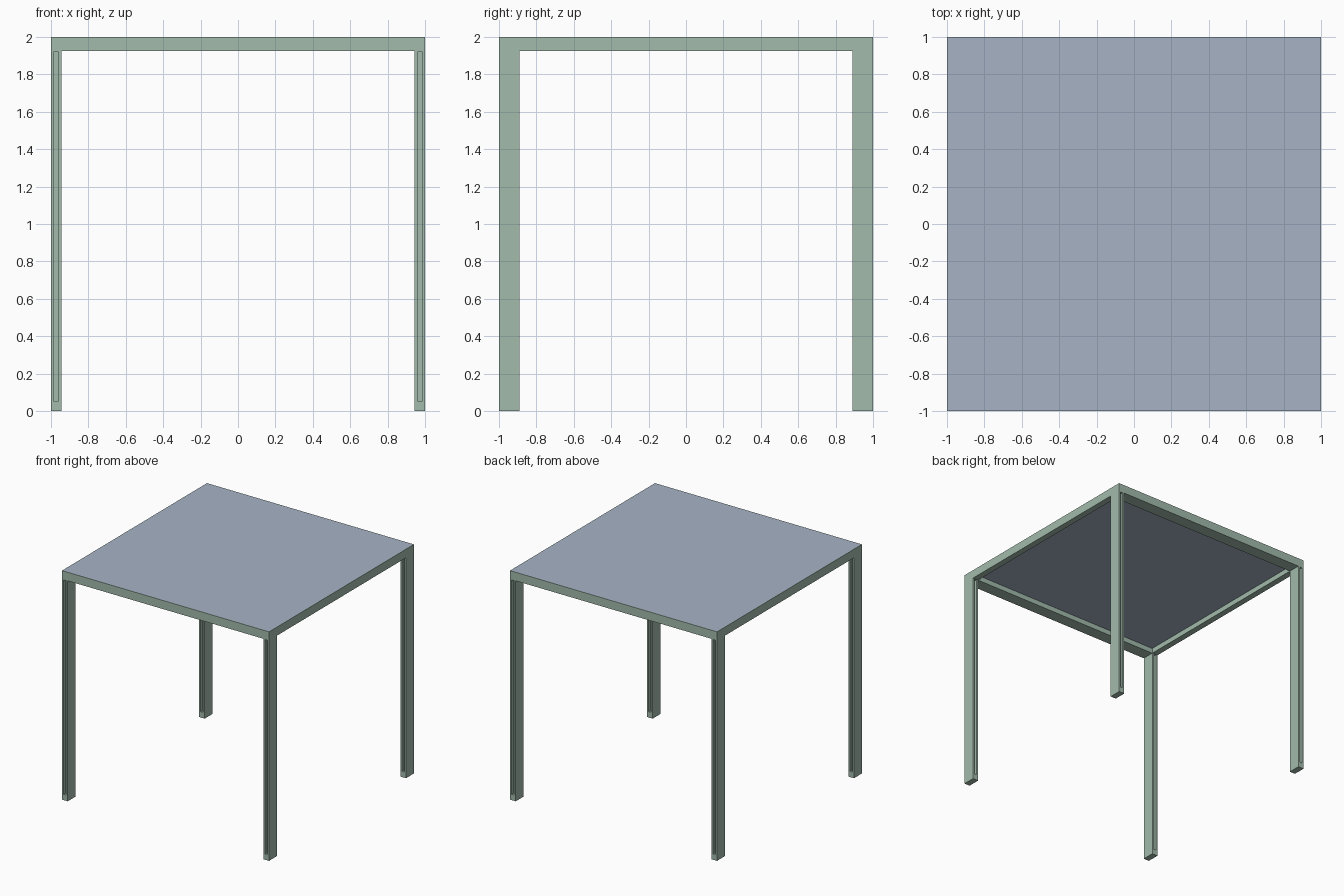
import bpy, bmesh
from mathutils import Matrix, Vector

if "Cube" in bpy.data.objects:
    bpy.data.objects.remove(bpy.data.objects["Cube"])

TOP, UNDER, FLOOR = 2.0, 1.925, 1.97   # table top, rail underside, panel underside
LX, LY = 0.055, 0.11                   # leg and rail section
LIP = 0.004                            # thin rim around the panel


def material(name, rgb):
    m = bpy.data.materials.new(name)
    m.diffuse_color = (*rgb, 1)
    m.use_nodes = True
    m.node_tree.nodes["Principled BSDF"].inputs["Base Color"].default_value = m.diffuse_color
    return m


def finish(bm, name, mat):
    bmesh.ops.recalc_face_normals(bm, faces=bm.faces)
    me = bpy.data.meshes.new(name)
    bm.to_mesh(me)
    bm.free()
    me.materials.append(mat)
    ob = bpy.data.objects.new(name, me)
    bpy.context.collection.objects.link(ob)
    return ob


def box(bm, lo, hi):
    lo, hi = Vector(lo), Vector(hi)
    bmesh.ops.create_cube(bm, size=1, matrix=Matrix.Translation((lo + hi) / 2)
                          @ Matrix.Diagonal((*(hi - lo), 1)))


green = material("frame_green", (0.36, 0.50, 0.41))
blue = material("panel_blue", (0.38, 0.45, 0.56))

# Rail frame: a stepped section swept round the square
bm = bmesh.new()
section = [(0, 0, TOP), (0, 0, UNDER), (LX, LY, UNDER),
           (LX, LY, FLOOR), (LIP, LIP, FLOOR), (LIP, LIP, TOP)]
rings = [[bm.verts.new((sx * (1 - ix), sy * (1 - iy), z)) for ix, iy, z in section]
         for sx, sy in ((1, 1), (-1, 1), (-1, -1), (1, -1))]
for i in range(4):
    a, b = rings[i], rings[(i + 1) % 4]
    for j in range(6):
        k = (j + 1) % 6
        bm.faces.new((a[j], a[k], b[k], b[j]))
finish(bm, "rail_frame", green)

# Top panel resting in the frame
bm = bmesh.new()
box(bm, (LIP - 1, LIP - 1, FLOOR), (1 - LIP, 1 - LIP, TOP))
finish(bm, "top_panel", blue)

# Legs: one slotted leg, mirrored to all corners
bm = bmesh.new()
box(bm, (1 - LX, 1 - LY, 0), (1, 1, UNDER))
cx, half = 1 - LX / 2, 0.011
for co, no in (((cx - half, 0, 0), (1, 0, 0)), ((cx + half, 0, 0), (1, 0, 0)),
               ((0, 0, 0.05), (0, 0, 1)), ((0, 0, UNDER - 0.003), (0, 0, 1))):
    bmesh.ops.bisect_plane(bm, geom=bm.verts[:] + bm.edges[:] + bm.faces[:],
                           plane_co=co, plane_no=no)
bm.normal_update()
slots = []
for f in bm.faces:
    c = f.calc_center_median()
    if abs(f.normal.y) > 0.9 and abs(c.x - cx) < half and 0.05 < c.z < UNDER - 0.01:
        slots.append(f)
for f in bmesh.ops.extrude_discrete_faces(bm, faces=slots)["faces"]:
    f.normal_update()
    inward = -0.025 if f.calc_center_median().y > 1 - LY / 2 else 0.025
    bmesh.ops.translate(bm, verts=f.verts[:], vec=(0, inward, 0))
legs = finish(bm, "legs", green)
mirror = legs.modifiers.new("mirror", "MIRROR")
mirror.use_axis = (True, True, False)
mirror.use_clip = False
